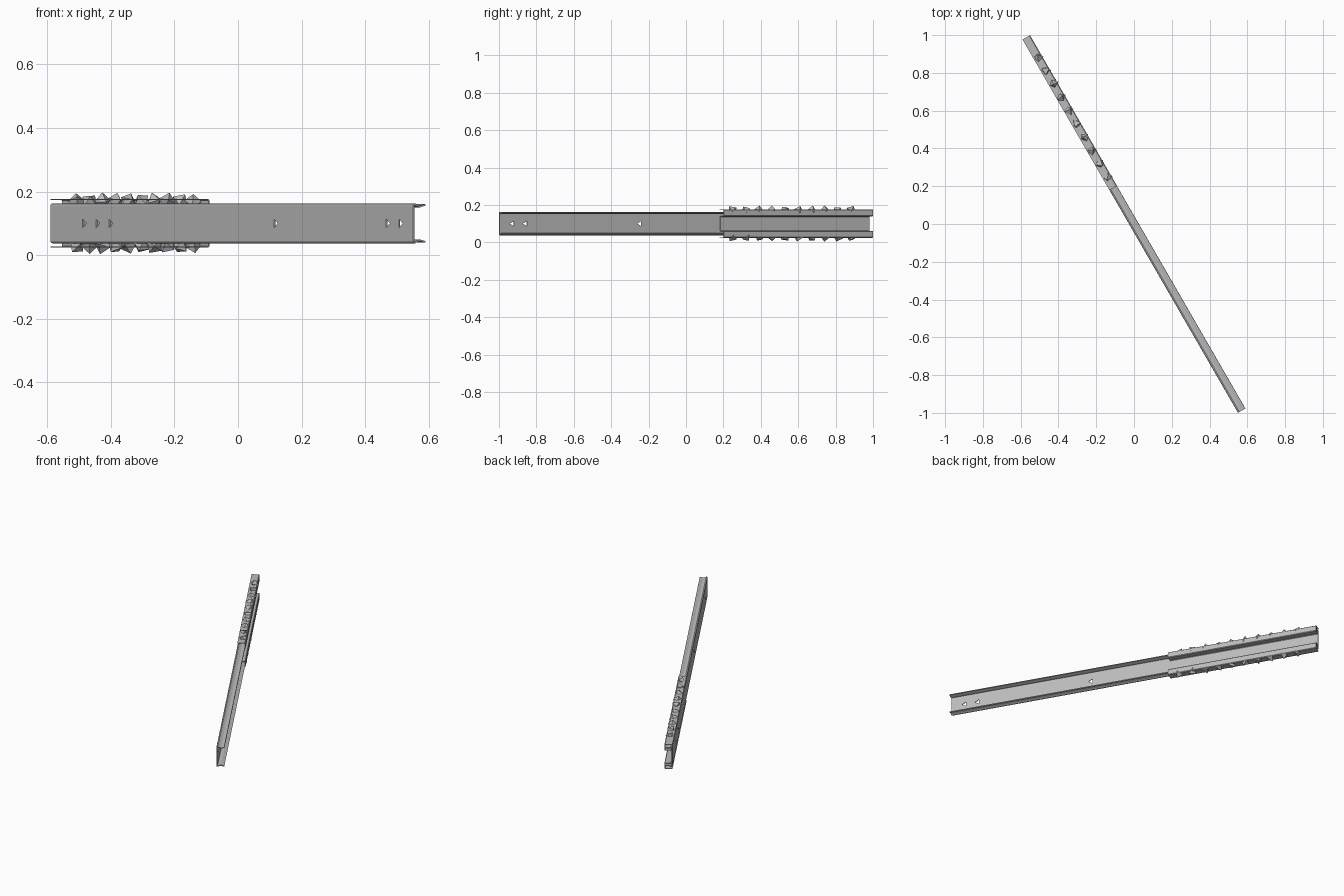
import bpy, bmesh, math, random
from mathutils import Matrix, Euler

random.seed(4)
cube = bpy.data.objects.get("Cube")
if cube:
    bpy.data.objects.remove(cube, do_unlink=True)

steel = bpy.data.materials.new("grey steel")
steel.use_nodes = True
GREY = (0.5, 0.5, 0.5, 1)
steel.diffuse_color = GREY
steel.node_tree.nodes["Principled BSDF"].inputs["Base Color"].default_value = GREY

# Local frame: x runs along the slide, y across it, z up about mid height
PLACE = Matrix.Translation((0, 0, 0.1)) @ Matrix.Rotation(math.radians(120), 4, 'Z')
HALF = 1.141


def make_object(name, bm):
    mesh = bpy.data.meshes.new(name)
    bmesh.ops.recalc_face_normals(bm, faces=bm.faces)
    bm.to_mesh(mesh)
    bm.free()
    mesh.materials.append(steel)
    obj = bpy.data.objects.new(name, mesh)
    obj.matrix_world = PLACE
    bpy.context.collection.objects.link(obj)
    return obj


def channel(name, upper, start, end, thickness):
    """Sheet extruded along x; the upper half profile (y, z) is mirrored below."""
    profile = upper + [(y, -z) for y, z in reversed(upper)]
    bm = bmesh.new()
    rows = [[bm.verts.new((x, y, z)) for y, z in profile] for x in (start, end)]
    for i in range(len(profile) - 1):
        bm.faces.new((rows[0][i], rows[0][i + 1], rows[1][i + 1], rows[1][i]))
    obj = make_object(name, bm)
    solid = obj.modifiers.new("sheet thickness", 'SOLIDIFY')
    solid.thickness = thickness
    solid.offset = 0
    solid.use_even_offset = True
    return obj


# Long rail with shallow ball grooves in its flanges
long_rail = channel("long_rail",
                    [(-0.022, 0.058), (-0.013, 0.056), (-0.003, 0.053), (0.007, 0.056),
                     (0.015, 0.06), (0.019, 0.059), (0.0205, 0.055)],
                    -HALF, HALF, 0.005)

# Short carriage wrapped around the rail flanges, with a recessed web
channel("carriage",
        [(0.023, 0.075), (-0.018, 0.075), (-0.0215, 0.072), (-0.0215, 0.043),
         (-0.019, 0.04), (0.012, 0.04), (0.015, 0.037)],
        0.22, HALF, 0.003)

# Three-sided screw holes through the rail web
bm = bmesh.new()
for x in (-1.06, -0.98, -0.274, 0.764, 0.846, 0.93):
    turn = Matrix.Rotation(math.pi / 2, 4, 'X') @ Matrix.Rotation(math.pi / 2, 4, 'Z')
    bmesh.ops.create_cone(bm, cap_ends=True, segments=3, radius1=0.016, radius2=0.016,
                          depth=0.012, matrix=Matrix.Translation((x, 0.0215, 0)) @ turn)
cutter = make_object("screw_hole_cutter", bm)
cutter.hide_render = True
cutter.hide_viewport = True
cutter.display_type = 'WIRE'
cut = long_rail.modifiers.new("screw holes", 'BOOLEAN')
cut.object = cutter
cut.solver = 'EXACT'

# Faceted bearing balls between rail and carriage
for name, side in (("upper_balls", 1), ("lower_balls", -1)):
    bm = bmesh.new()
    for i in range(10):
        spin = Euler([random.uniform(0, math.tau) for _ in range(3)]).to_matrix().to_4x4()
        spot = Matrix.Translation((0.285 + i * 0.0815, -0.002, side * 0.07))
        bmesh.ops.create_uvsphere(bm, u_segments=4, v_segments=2, radius=0.028,
                                  matrix=spot @ spin)
    make_object(name, bm)
